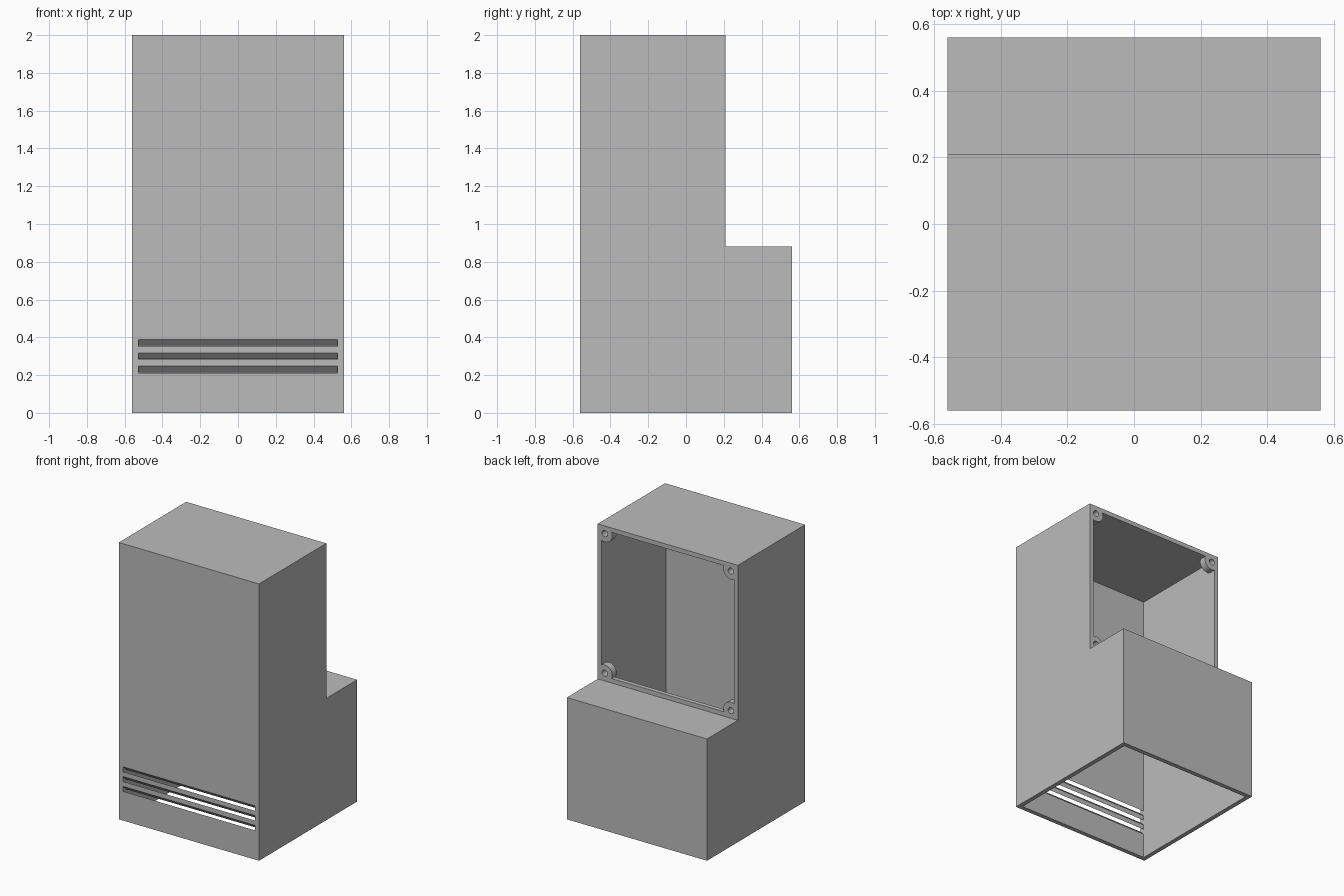
import bpy
import bmesh
from math import cos, sin, tau

if "Cube" in bpy.data.objects:
    bpy.data.objects.remove(bpy.data.objects["Cube"], do_unlink=True)

HALF = 0.56           # half width and half depth
HEIGHT = 2.0
STEP_Z = 0.88         # top of the deep lower section
BACK_Y = 0.208        # back of the shallow upper section
WALL = 0.032
INNER = HALF - WALL

grey = bpy.data.materials.new("plain grey")
grey.use_nodes = True
grey.diffuse_color = (0.5, 0.5, 0.5, 1)
grey.node_tree.nodes["Principled BSDF"].inputs["Base Color"].default_value = (0.5, 0.5, 0.5, 1)


def finish(name, bm):
    bmesh.ops.recalc_face_normals(bm, faces=bm.faces)
    mesh = bpy.data.meshes.new(name)
    bm.to_mesh(mesh)
    bm.free()
    mesh.materials.append(grey)
    obj = bpy.data.objects.new(name, mesh)
    bpy.context.collection.objects.link(obj)
    return obj


def extrude_profile(name, points, half_width):
    """Extrude a (y, z) profile evenly to both sides of x = 0."""
    bm = bmesh.new()
    face = bm.faces.new([bm.verts.new((-half_width, y, z)) for y, z in points])
    moved = bmesh.ops.extrude_face_region(bm, geom=[face])["geom"]
    verts = [v for v in moved if isinstance(v, bmesh.types.BMVert)]
    bmesh.ops.translate(bm, verts=verts, vec=(2 * half_width, 0, 0))
    return finish(name, bm)


# Stepped housing body
housing = extrude_profile("housing", [
    (-HALF, 0), (HALF, 0), (HALF, STEP_Z), (BACK_Y, STEP_Z),
    (BACK_Y, HEIGHT), (-HALF, HEIGHT)], HALF)

# Hollow: cavity, open base, rear window and sloping vents in one profile
inner_back = BACK_Y - WALL
window_y = BACK_Y + 0.1
hollow = [
    (-INNER, -0.1), (INNER, -0.1), (INNER, STEP_Z - WALL),
    (inner_back, STEP_Z - WALL), (inner_back, STEP_Z + WALL),
    (window_y, STEP_Z + WALL), (window_y, HEIGHT - WALL), (-INNER, HEIGHT - WALL)]
reach = 0.04          # how far the vent cutters pass the front face
for centre in (0.37, 0.3, 0.229):
    top, bottom = centre + 0.018, centre - 0.018
    hollow += [(-INNER, top - WALL), (-HALF - reach, top + reach),
               (-HALF - reach, bottom + reach), (-INNER, bottom - WALL)]
cutter = extrude_profile("hollow_cutter", hollow, INNER)
cutter.hide_render = True
cutter.hide_viewport = True
cutter.display_type = "WIRE"

cut = housing.modifiers.new("hollow", "BOOLEAN")
cut.operation = "DIFFERENCE"
cut.solver = "EXACT"
cut.object = cutter


def screw_boss(name, side, centre_z, up):
    """Short drilled boss, trimmed flat where it meets the corner walls."""
    radius, hole, trim, depth, steps = 0.06, 0.022, 0.024, 0.05, 48
    cx = side * (INNER - trim)
    bm = bmesh.new()
    rings = []
    for r, y in ((radius, BACK_Y), (radius, BACK_Y - depth),
                 (hole, BACK_Y - depth), (hole, BACK_Y)):
        ring = []
        for i in range(steps):
            a = tau * i / steps
            dx, dz = min(r * cos(a), trim), min(r * sin(a), trim)
            ring.append(bm.verts.new((cx + side * dx, y, centre_z + up * dz)))
        rings.append(ring)
    for k in range(4):
        a, b = rings[k], rings[(k + 1) % 4]
        for i in range(steps):
            j = (i + 1) % steps
            bm.faces.new((a[i], a[j], b[j], b[i]))
    bmesh.ops.remove_doubles(bm, verts=bm.verts, dist=0.0001)
    obj = finish(name, bm)
    bpy.ops.object.select_all(action="DESELECT")
    obj.select_set(True)
    bpy.context.view_layer.objects.active = obj
    bpy.ops.object.shade_smooth_by_angle()


# Screw bosses in the four corners of the rear window
inset = WALL + 0.024
for side, side_name in ((1, "left"), (-1, "right")):
    screw_boss("upper_" + side_name + "_screw_boss", side, HEIGHT - inset, 1)
    screw_boss("lower_" + side_name + "_screw_boss", side, STEP_Z + inset, -1)
